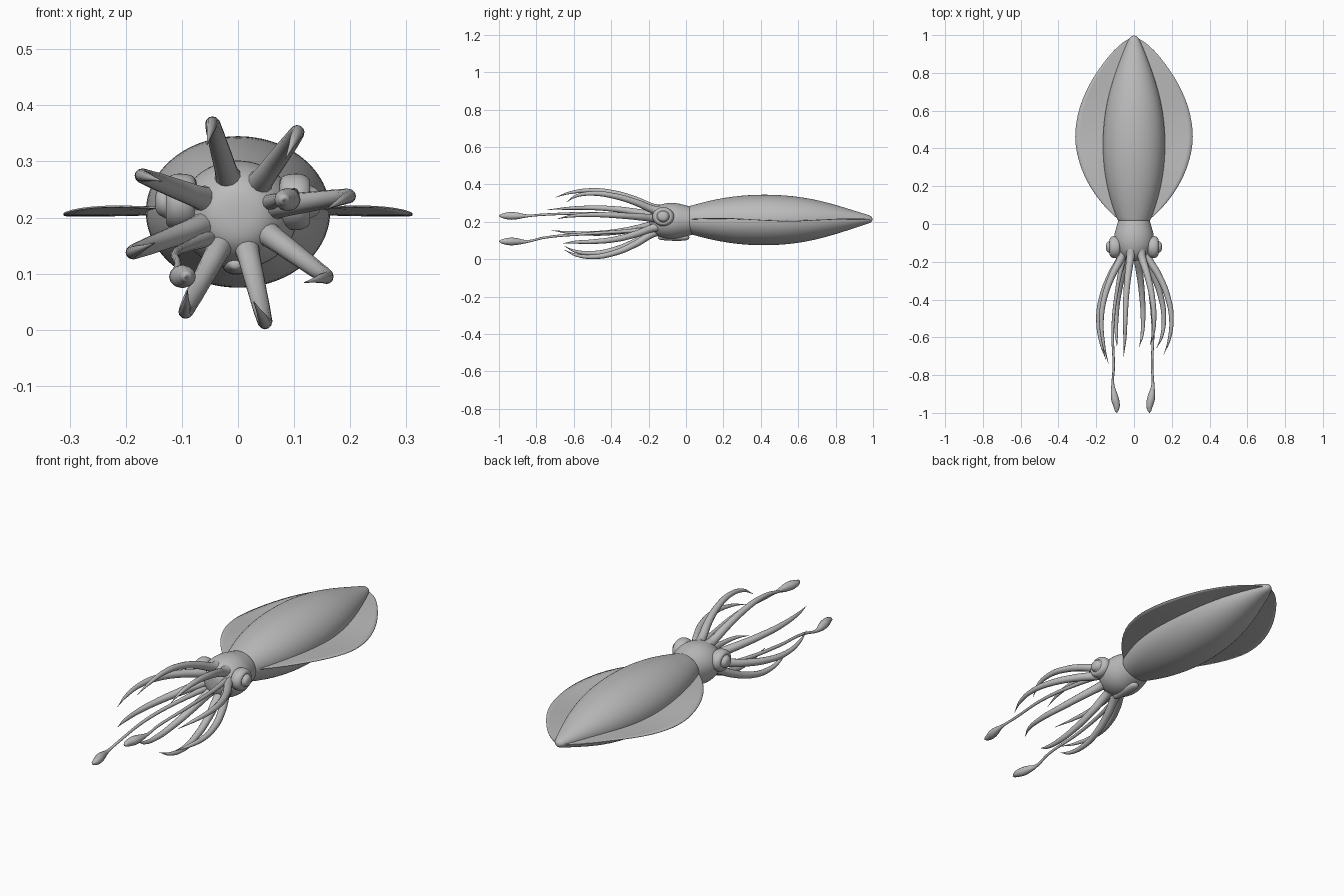
import bpy, bmesh, math
from mathutils import Vector

cube = bpy.data.objects.get("Cube")
if cube:
    bpy.data.objects.remove(cube)

skin = bpy.data.materials.new("grey skin")
skin.use_nodes = True
GREY = (0.5, 0.5, 0.5, 1)
skin.diffuse_color = GREY
skin.node_tree.nodes["Principled BSDF"].inputs["Base Color"].default_value = GREY
AXIS_Z = 0.21


def add_object(name, data):
    obj = bpy.data.objects.new(name, data)
    bpy.context.collection.objects.link(obj)
    data.materials.append(skin)
    bpy.ops.object.select_all(action='DESELECT')
    obj.select_set(True)
    bpy.context.view_layer.objects.active = obj
    return obj


def mesh_object(name, bm):
    bmesh.ops.recalc_face_normals(bm, faces=bm.faces[:])
    mesh = bpy.data.meshes.new(name)
    bm.to_mesh(mesh)
    bm.free()
    obj = add_object(name, mesh)
    bpy.ops.object.shade_smooth()
    return obj


def loft(name, rings, place, sides=24):
    """Skin elliptical rings (position, half width, half height) and subdivide."""
    bm = bmesh.new()
    loops = []
    for t, a, b in rings:
        loops.append([bm.verts.new(place(t, a * math.cos(k * math.tau / sides),
                                         b * math.sin(k * math.tau / sides)))
                      for k in range(sides)])
    for p, q in zip(loops, loops[1:]):
        for k in range(sides):
            n = (k + 1) % sides
            bm.faces.new((p[k], p[n], q[n], q[k]))
    bm.faces.new(loops[0])
    bm.faces.new(loops[-1])
    obj = mesh_object(name, bm)
    obj.modifiers.new("smooth", 'SUBSURF').levels = 2
    obj.modifiers["smooth"].render_levels = 2
    return obj


def limb(name, points, thickness):
    """Tapered tube: points are (x, y, z, relative radius)."""
    curve = bpy.data.curves.new(name, 'CURVE')
    curve.dimensions = '3D'
    curve.bevel_depth = thickness
    curve.bevel_resolution = 4
    curve.resolution_u = 10
    curve.use_fill_caps = True
    spline = curve.splines.new('BEZIER')
    spline.radius_interpolation = 'CARDINAL'
    spline.bezier_points.add(len(points) - 1)
    for bp, (x, y, z, r) in zip(spline.bezier_points, points):
        bp.co = (x, y, z)
        bp.radius = r
        bp.handle_left_type = bp.handle_right_type = 'AUTO'
    add_object(name, curve)
    bpy.ops.object.convert(target='MESH')
    bpy.ops.object.shade_smooth()


# Mantle: tapered torpedo with a rim folded in around the neck
mantle = [(0.06, 0.07, 0.06), (0.025, 0.078, 0.068), (0.015, 0.085, 0.074),
          (0.025, 0.09, 0.077), (0.1, 0.118, 0.098), (0.2, 0.146, 0.12),
          (0.32, 0.164, 0.135), (0.44, 0.168, 0.138), (0.56, 0.16, 0.131),
          (0.68, 0.138, 0.112), (0.8, 0.101, 0.08), (0.9, 0.062, 0.047),
          (0.96, 0.037, 0.028), (0.985, 0.024, 0.02), (0.998, 0.01, 0.009)]
loft("mantle", mantle, lambda t, a, b: (a, t, AXIS_Z + b + 0.008 * max(0, t - 0.5)))

# Head: rounded, narrowing to the arm crown
head = [(0.08, 0.07, 0.065), (0.0, 0.088, 0.083), (-0.05, 0.106, 0.098),
        (-0.1, 0.109, 0.098), (-0.14, 0.095, 0.088), (-0.17, 0.073, 0.072),
        (-0.19, 0.05, 0.05), (-0.195, 0.02, 0.02)]
loft("head", head, lambda t, a, b: (a, t, AXIS_Z - 0.005 + b))

# Funnel under the head
funnel = [(0.02, 0.02, 0.014), (-0.03, 0.026, 0.02), (-0.09, 0.023, 0.018),
          (-0.14, 0.016, 0.014), (-0.15, 0.008, 0.007)]
loft("funnel", funnel, lambda t, a, b: (a - 0.004, t, 0.117 + b))

# Eyes: domed disc, raised ring and round pupil, facing sideways
eye = [(0.07, 0.045, 0.045), (0.09, 0.058, 0.05), (0.112, 0.06, 0.052),
       (0.126, 0.05, 0.044), (0.13, 0.04, 0.036), (0.126, 0.034, 0.031),
       (0.132, 0.031, 0.028), (0.142, 0.026, 0.024), (0.147, 0.016, 0.015),
       (0.148, 0.005, 0.005)]
for label, side in (("left", 1), ("right", -1)):
    loft(label + "_eye", eye, lambda t, a, b: (side * t, -0.122 + a, 0.228 + b))

# Fins: thin, gently waving sheets either side of the mantle
outline = [(0.02, 0.08), (0.06, 0.125), (0.12, 0.18), (0.2, 0.237), (0.3, 0.285),
           (0.4, 0.308), (0.46, 0.313), (0.54, 0.307), (0.62, 0.288), (0.7, 0.257),
           (0.78, 0.214), (0.86, 0.157), (0.92, 0.107), (0.96, 0.062), (0.985, 0.02)]
for label, side in (("left", 1), ("right", -1)):
    bm = bmesh.new()
    rows = []
    for y, w in outline:
        row = []
        for k in range(7):
            x = w * k / 6
            wave = 0.009 * math.sin(8 * y + 0.3) * min(1, x / 0.2)
            row.append(bm.verts.new((side * x, y, AXIS_Z + 0.002 + wave)))
        rows.append(row)
    for p, q in zip(rows, rows[1:]):
        for k in range(6):
            bm.faces.new((p[k], p[k + 1], q[k + 1], q[k]))
    fin = mesh_object(label + "_fin", bm)
    fin.modifiers.new("smooth", 'SUBSURF').levels = 1
    sheet = fin.modifiers.new("sheet", 'SOLIDIFY')
    sheet.thickness = 0.003
    sheet.offset = 0

# Eight arms: (bend x, bend z, tip x, tip z, tip y)
arms = [(-0.046, 0.368, -0.055, 0.33, -0.70), (0.106, 0.352, 0.085, 0.305, -0.64),
        (0.198, 0.238, 0.158, 0.215, -0.69), (0.158, 0.094, 0.118, 0.084, -0.66),
        (0.048, 0.013, 0.028, 0.05, -0.65), (-0.094, 0.032, -0.09, 0.07, -0.65),
        (-0.188, 0.138, -0.148, 0.155, -0.72), (-0.172, 0.275, -0.135, 0.265, -0.74)]
for i, (bx, bz, tx, tz, ty) in enumerate(arms):
    bend = Vector((bx, bz - AXIS_Z))
    root = bend.normalized() * 0.055
    path = []
    for f, y, r in ((0, -0.13, 1.6), (0.12, -0.175, 1.2), (0.52, -0.27, 1),
                    (0.85, -0.38, 0.85), (1, -0.5, 0.68)):
        p = root.lerp(bend, f)
        path.append((p.x, y, AXIS_Z + p.y, r))
    path.append(((bx + tx) / 2 + 0.18 * (bx - tx), (ty - 0.5) / 2 - 0.02,
                 (bz + tz) / 2 + 0.18 * (bz - tz), 0.42))
    path.append((tx, ty, tz, 0.05))
    limb("arm_%d" % (i + 1), path, 0.018)

# Two long feeding tentacles ending in leaf-shaped clubs
for label, rx, rz, mx, mz, ex, ez in (("right", -0.045, 0.165, -0.112, 0.135, -0.092, 0.095),
                                      ("left", 0.05, 0.225, 0.1, 0.245, 0.082, 0.232)):
    limb(label + "_tentacle", [
        (rx, -0.14, rz, 0.75), (rx + (mx - rx) * 0.6, -0.32, (rz + mz) / 2, 0.5),
        (mx, -0.55, mz, 0.38), (mx - 0.04 * mx, -0.76, (mz + ez) / 2, 0.32),
        (mx, -0.85, ez, 0.4), ((mx + ex) / 2, -0.92, ez, 1),
        (ex, -0.965, ez, 0.85), (ex, -0.99, ez, 0.45), (ex, -1.0, ez, 0.08)], 0.02)
